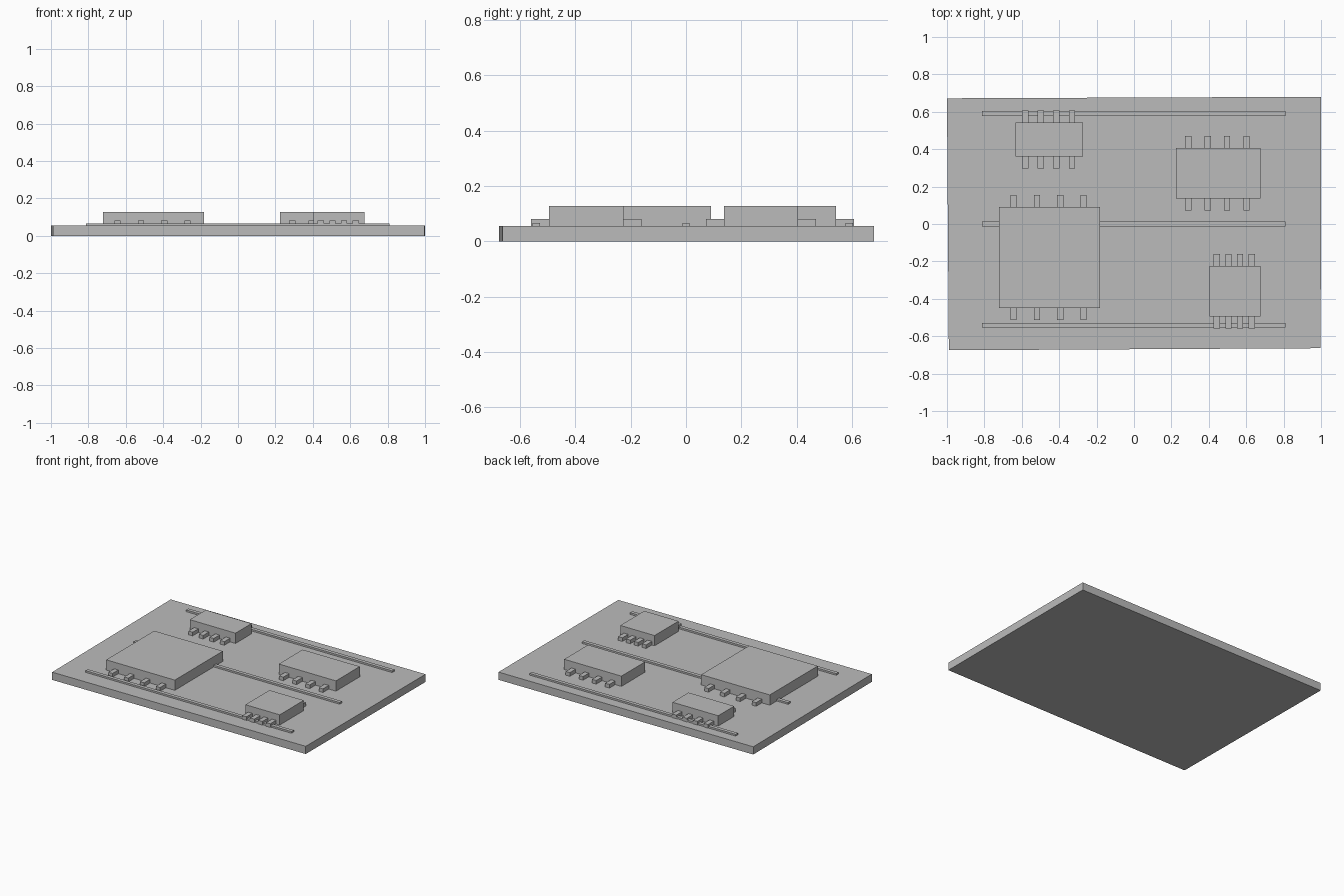
import bpy, bmesh

if "Cube" in bpy.data.objects:
    bpy.data.objects.remove(bpy.data.objects["Cube"])

BOARD_TOP = 0.055
PIN_TOP = 0.081
TRACE_TOP = 0.067
CHIP_TOP = 0.128

grey = bpy.data.materials.new("plain_grey")
grey.diffuse_color = (0.5, 0.5, 0.5, 1)
grey.use_nodes = True
grey.node_tree.nodes["Principled BSDF"].inputs["Base Color"].default_value = grey.diffuse_color


def prism(name, outline, z0, z1):
    """Extrude a flat outline from z0 to z1."""
    bm = bmesh.new()
    low = [bm.verts.new((x, y, z0)) for x, y in outline]
    high = [bm.verts.new((x, y, z1)) for x, y in outline]
    bm.faces.new(low[::-1])
    bm.faces.new(high)
    n = len(outline)
    for i in range(n):
        j = (i + 1) % n
        bm.faces.new((low[i], low[j], high[j], high[i]))
    mesh = bpy.data.meshes.new(name)
    bm.to_mesh(mesh)
    bm.free()
    mesh.materials.append(grey)
    obj = bpy.data.objects.new(name, mesh)
    bpy.context.collection.objects.link(obj)
    return obj


def block(name, cx, cy, w, d, z0, z1):
    x, y = w / 2, d / 2
    return prism(name, [(cx - x, cy - y), (cx + x, cy - y),
                        (cx + x, cy + y), (cx - x, cy + y)], z0, z1)


# Board: a slightly irregular slab
prism("board", [(-0.99, -0.675), (0.998, -0.664), (1.0, 0.68), (-1.0, 0.672)],
      0, BOARD_TOP)

# Long raised traces
for i, y in enumerate((-0.541, 0.0, 0.59)):
    block(f"trace_{i + 1}", -0.002, y, 1.622, 0.026, BOARD_TOP, TRACE_TOP)

# Chips (centre x, centre y, width, depth), each with four pins front and back
chips = [(-0.453, 0.452, 0.36, 0.18), (0.45, 0.271, 0.45, 0.268),
         (-0.453, -0.179, 0.54, 0.54), (0.54, -0.36, 0.27, 0.27)]
for c, (cx, cy, w, d) in enumerate(chips):
    block(f"chip_{c + 1}", cx, cy, w, d, BOARD_TOP, CHIP_TOP)
    for side, label in ((-1, "front"), (1, "back")):
        for p in range(4):
            px = cx - 0.004 + (p - 1.5) * 0.231 * w
            py = cy + side * (d / 2 + 0.0275)
            block(f"chip_{c + 1}_{label}_pin_{p + 1}", px, py,
                  0.033, 0.075, BOARD_TOP, PIN_TOP)
